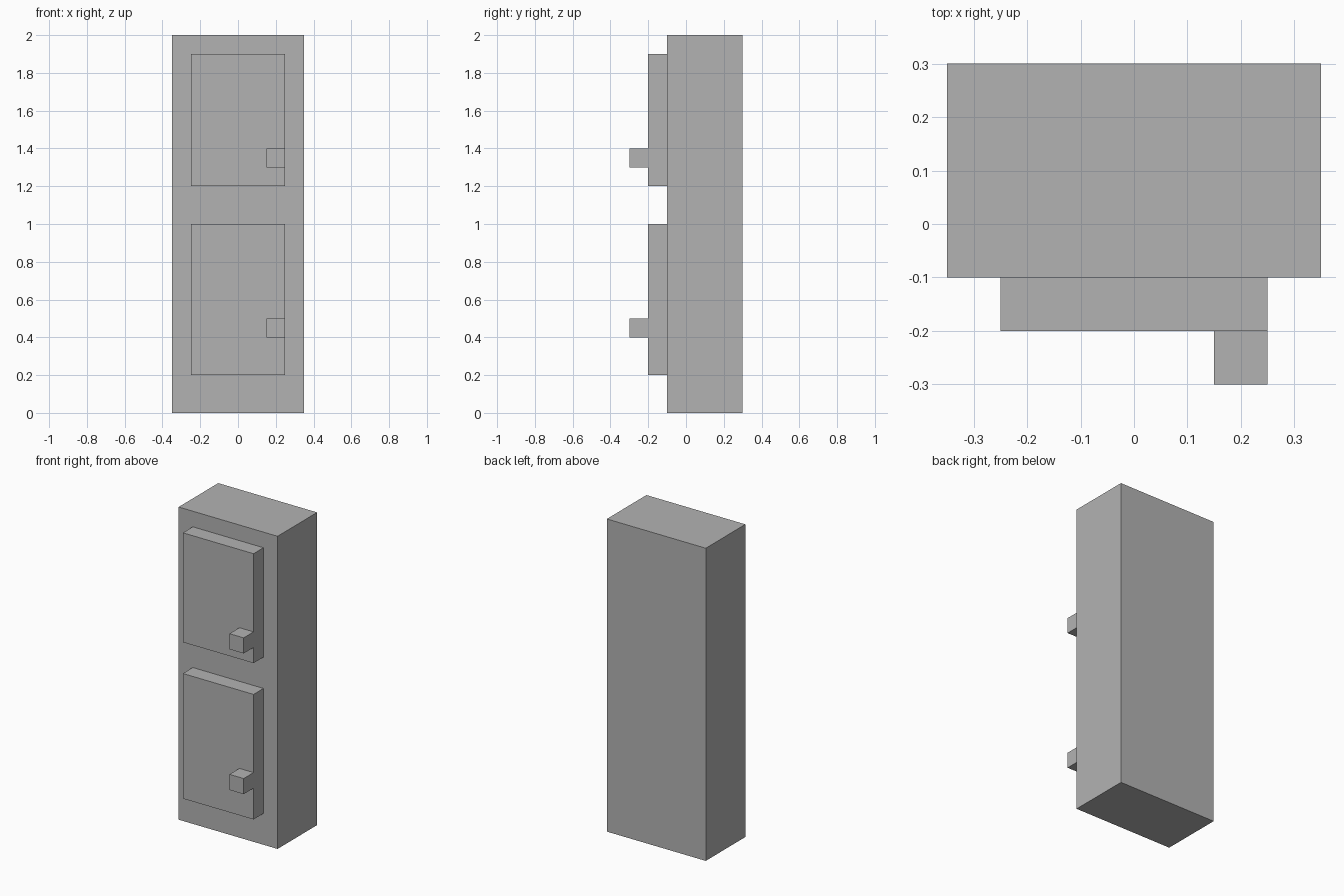
import bpy
import bmesh
from mathutils import Vector

default = bpy.data.objects.get("Cube")
if default:
    bpy.data.objects.remove(default, do_unlink=True)

# Single plain grey finish
grey = bpy.data.materials.new("plain_grey")
grey.use_nodes = True
colour = (0.45, 0.45, 0.45, 1)
grey.diffuse_color = colour
grey.node_tree.nodes["Principled BSDF"].inputs["Base Color"].default_value = colour


def box(name, low, high):
    """Flat-sided box between two opposite corners."""
    low, high = Vector(low), Vector(high)
    bm = bmesh.new()
    bmesh.ops.create_cube(bm, size=1)
    bmesh.ops.scale(bm, vec=high - low, verts=bm.verts)
    mesh = bpy.data.meshes.new(name)
    bm.to_mesh(mesh)
    bm.free()
    mesh.materials.append(grey)
    obj = bpy.data.objects.new(name, mesh)
    obj.location = (low + high) / 2
    bpy.context.collection.objects.link(obj)
    return obj


# Cabinet body
box("cabinet_body", (-0.35, -0.1, 0), (0.35, 0.3, 2))

# Two doors, each with a block handle flush with its left edge
for label, bottom, top, handle_z in (("lower", 0.2, 1.0, 0.4), ("upper", 1.2, 1.9, 1.3)):
    box(f"{label}_door", (-0.25, -0.2, bottom), (0.25, -0.1, top))
    box(f"{label}_handle", (0.15, -0.3, handle_z), (0.25, -0.2, handle_z + 0.1))
